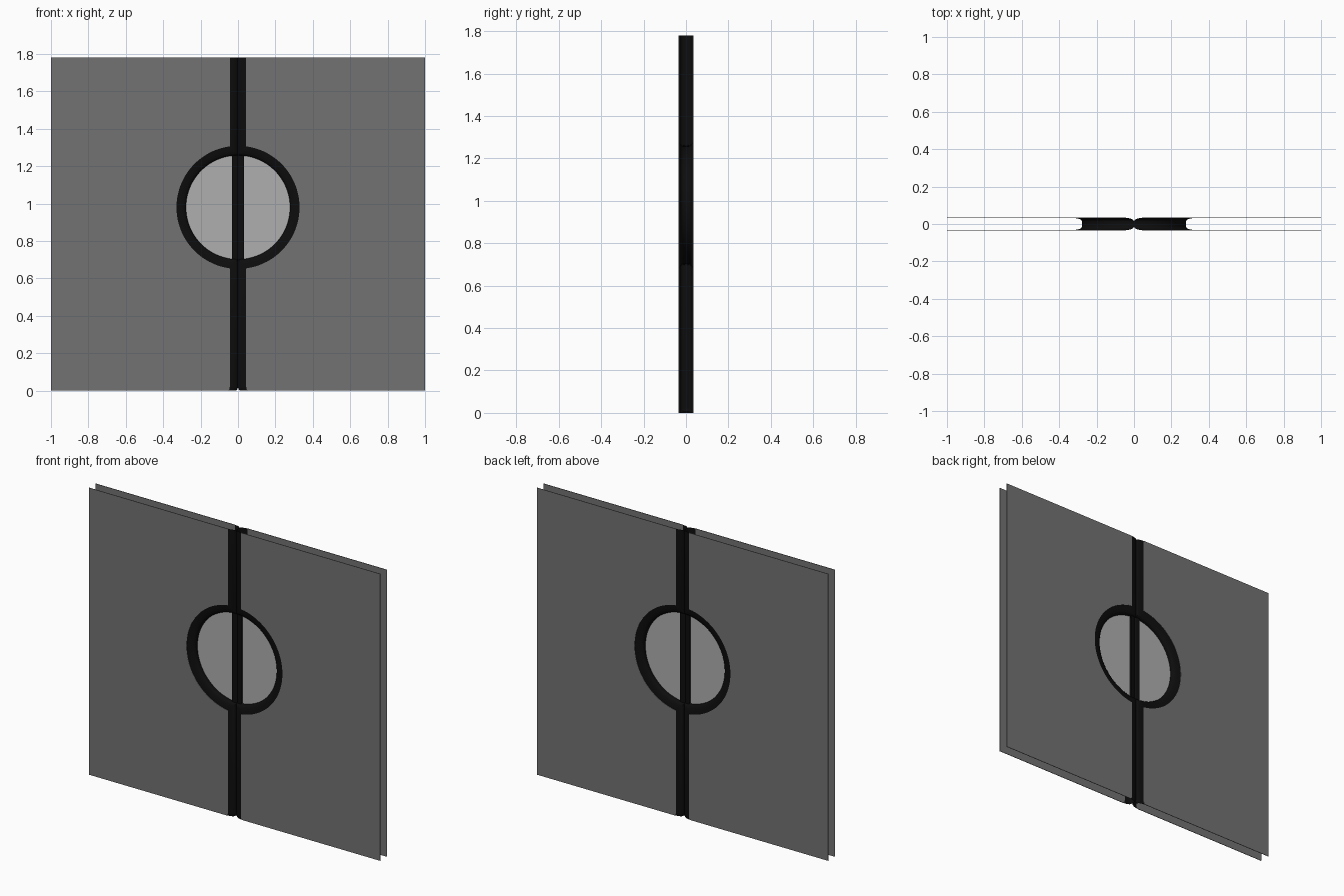
import bpy, bmesh
from math import sin, cos, asin, pi, sqrt

if "Cube" in bpy.data.objects:
    bpy.data.objects.remove(bpy.data.objects["Cube"])

TOP, ZC, R = 1.78, 0.98, 0.278
HALF = 0.033      # half distance between the two outer sheets
LIP = 0.044       # width of the seal flange


def material(name, g):
    m = bpy.data.materials.new(name)
    m.diffuse_color = (g, g, g, 1)
    m.use_nodes = True
    m.node_tree.nodes["Principled BSDF"].inputs["Base Color"].default_value = m.diffuse_color
    return m


rubber = material("black_rubber", 0.004)
dark_glass = material("dark_glass", 0.17)
light_glass = material("light_glass", 0.43)


def outline(d, n=40):
    """Edge of one door leaf (x, z), offset by d into the leaf."""
    r = R + 1.16 * d
    a = asin(d / r)
    pts = [(d + 0.012, 0), (d + 0.003, 0.006), (d, 0.02)]
    for i in range(n + 1):
        t = a + (pi - 2 * a) * i / n
        pts.append((r * sin(t), ZC - r * cos(t)))
    return pts + [(d, TOP)]


def build(name, rows, mat, side, smooth=False):
    """Loft between rows of points, or fill a single row as a flat sheet."""
    bm = bmesh.new()
    vs = [[bm.verts.new((side * x, y, z)) for x, y, z in row] for row in rows]
    if len(vs) == 1:
        bm.faces.new(vs[0]).normal_update()
        bmesh.ops.triangulate(bm, faces=bm.faces[:])
    for a, b in zip(vs, vs[1:]):
        for i in range(len(a) - 1):
            bm.faces.new((a[i], a[i + 1], b[i + 1], b[i]))
    bmesh.ops.recalc_face_normals(bm, faces=bm.faces[:])
    me = bpy.data.meshes.new(name)
    bm.to_mesh(me)
    bm.free()
    me.materials.append(mat)
    ob = bpy.data.objects.new(name, me)
    bpy.context.collection.objects.link(ob)
    if smooth:
        bpy.context.view_layer.objects.active = ob
        ob.select_set(True)
        bpy.ops.object.shade_smooth_by_angle(angle=0.7)
        ob.select_set(False)
    return ob


# rounded channel profile: (offset into the leaf, y), both as fractions
half = [(1, 1), (0.6, 0.93), (0.25, 0.8), (0.06, 0.63), (0, 0.4), (0, 0)]
profile = half + [(d, -y) for d, y in reversed(half[:-1])]

for side, label in ((-1, "left"), (1, "right")):
    # seal along the meeting edge and around the half porthole
    rows = [[(x, y * HALF, z) for x, z in outline(d * LIP)] for d, y in profile]
    build(label + "_door_seal", rows, rubber, side, True)

    # front and back sheets of the leaf, thin glass
    for y, face in ((-HALF, "front"), (HALF, "back")):
        edge = outline(LIP) + [(1, TOP), (1, 0)]
        sheet = build(f"{label}_{face}_sheet", [[(x, y, z) for x, z in edge]],
                      dark_glass, side)
        mod = sheet.modifiers.new("thickness", 'SOLIDIFY')
        mod.thickness, mod.offset = 0.003, 0

    # single half-round window pane in the middle plane
    arc = [(R * sin(pi * i / 40), 0, ZC - R * cos(pi * i / 40)) for i in range(41)]
    arc = [(0.03, 0, ZC - sqrt(R * R - 0.03 ** 2))] + \
          [p for p in arc if p[0] > 0.031] + \
          [(0.03, 0, ZC + sqrt(R * R - 0.03 ** 2))]
    build(label + "_window_pane", [arc], light_glass, side)

    # slim seal on the straight edge of the window pane
    rows = [[(d * 0.032, y * 0.012, ZC + s * (R + 0.005)) for s in (-1, 1)]
            for d, y in profile]
    build(label + "_window_seal", rows, rubber, side, True)
